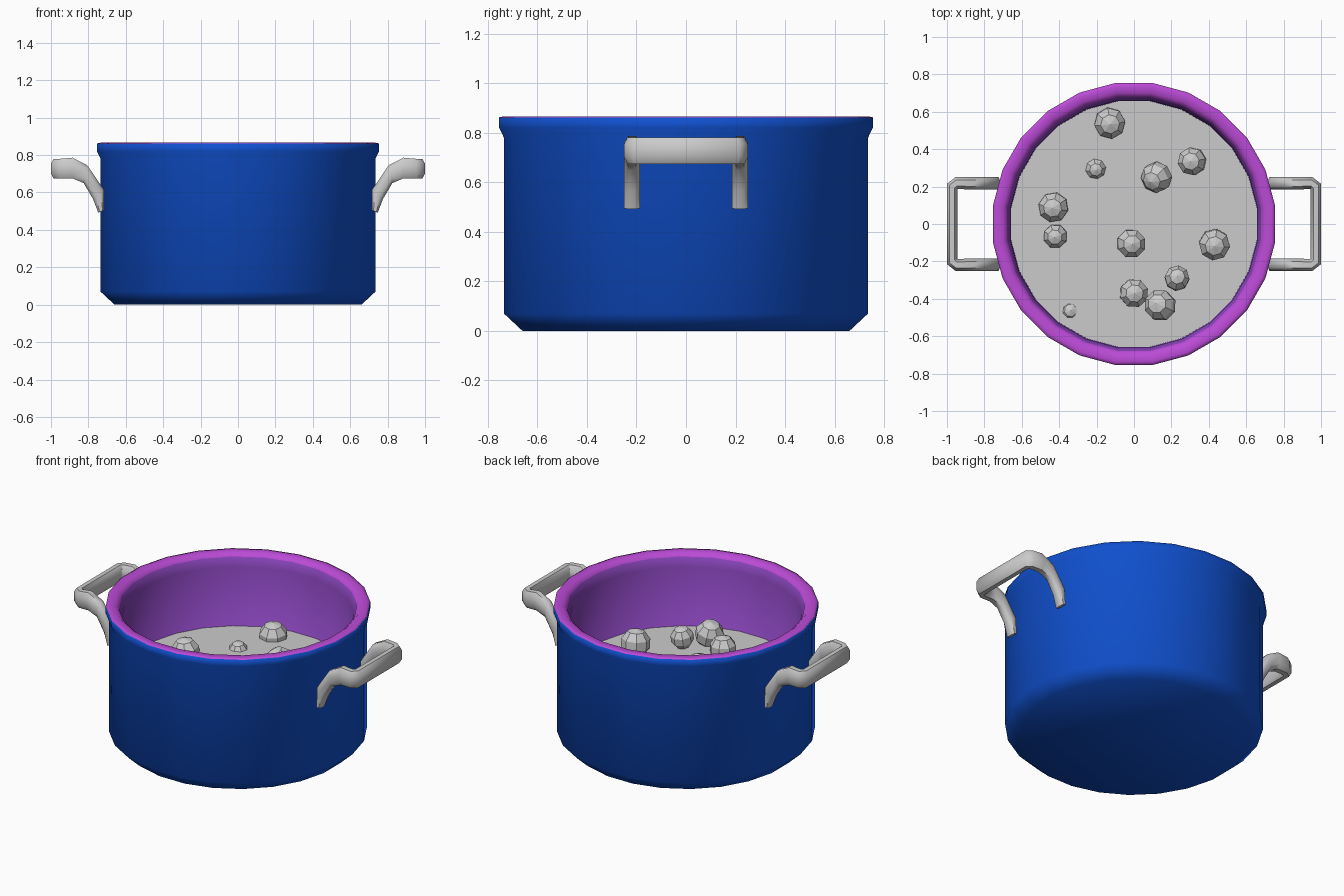
import bpy, bmesh, math, random
from mathutils import Vector, Matrix, Euler

if "Cube" in bpy.data.objects:
    bpy.data.objects.remove(bpy.data.objects["Cube"])

random.seed(4)
SIDES = 24


def material(name, rgb):
    m = bpy.data.materials.new(name)
    m.diffuse_color = (*rgb, 1)
    m.use_nodes = True
    m.node_tree.nodes["Principled BSDF"].inputs["Base Color"].default_value = m.diffuse_color
    return m


def finish(name, bm, mats=(), smooth=True):
    bmesh.ops.recalc_face_normals(bm, faces=bm.faces)
    me = bpy.data.meshes.new(name)
    bm.to_mesh(me)
    bm.free()
    for m in mats:
        me.materials.append(m)
    for p in me.polygons:
        p.use_smooth = smooth
    ob = bpy.data.objects.new(name, me)
    bpy.context.collection.objects.link(ob)
    return ob


def ring(bm, r, z):
    # radius is measured to the flat sides, which face the axes
    r /= math.cos(math.pi / SIDES)
    return [bm.verts.new((r * math.cos((i + .5) * math.tau / SIDES),
                          r * math.sin((i + .5) * math.tau / SIDES), z)) for i in range(SIDES)]


def bridge(bm, a, b, mat=0):
    n = len(a)
    for i in range(n):
        bm.faces.new((a[i], a[(i + 1) % n], b[(i + 1) % n], b[i])).material_index = mat


# Pot: blue shell, rolled rim and inner wall in one turned profile
blue = material("blue", (0.005, 0.08, 0.62))
rim = material("rim_purple", (0.5, 0.07, 0.68))
inside = material("inner_purple", (0.25, 0.06, 0.5))
profile = [(.66, 0, 0), (.735, .07, 0), (.735, .78, 0), (.754, .82, 0), (.754, .862, 0),
           (.735, .866, 1), (.70, .866, 1), (.678, .845, 1), (.66, .79, 2), (.655, .05, 2)]
bm = bmesh.new()
rings = [ring(bm, r, z) for r, z, _ in profile]
for (a, b), p in zip(zip(rings, rings[1:]), profile[1:]):
    bridge(bm, a, b, p[2])
bm.faces.new(rings[0])
bm.faces.new(rings[-1]).material_index = 2
finish("pot", bm, (blue, rim, inside))

# Flat surface of the contents
bm = bmesh.new()
bm.faces.new(ring(bm, .657, .416))
finish("soup", bm, smooth=False)

# Low-poly chunks: x, y, visible radius, height of centre, tilt
chunks = [(-.13, .54, .083, .42, .1), (-.205, .295, .055, .40, .1), (.12, .25, .08, .44, .5),
          (.31, .335, .075, .44, .2), (-.43, .09, .08, .415, .1), (-.42, -.065, .064, .42, .1),
          (-.015, -.105, .077, .43, .1), (.43, -.11, .083, .46, .2), (.23, -.29, .066, .48, .15),
          (0, -.37, .077, .44, .15), (.14, -.435, .082, .47, .35), (-.345, -.465, .055, .375, .2)]
for i, (x, y, r, z, tilt) in enumerate(chunks):
    bm = bmesh.new()
    turn = Euler((tilt * random.uniform(-1, 1), tilt * random.uniform(-1, 1),
                  random.uniform(0, math.tau))).to_matrix().to_4x4()
    bmesh.ops.create_uvsphere(bm, u_segments=8, v_segments=5, radius=r / .95,
                              matrix=Matrix.Translation((x, y, z)) @ turn)
    finish(f"chunk_{i + 1}", bm, smooth=False)

# Handle: stations given as centre, half width and half height of a rounded section
legs = [((.717, .505), (.747, .492)), ((.717, .615), (.775, .565)),
        ((.805, .745), (.825, .65)), ((.884, .786), (.884, .675))]
half = []
for top, low in legs:
    t, l = Vector((top[0], .218, top[1])), Vector((low[0], .218, low[1]))
    half.append(((t + l) / 2, Vector((0, .033, 0)), (t - l) / 2))
for outer, inner in [((.955, .25), (.945, .187)), ((1, .215), (.945, .185))]:
    o, n = Vector((*outer, .727)), Vector((*inner, .727))
    half.append(((o + n) / 2, (o - n) / 2, Vector((0, 0, .053))))
flip = Matrix.Diagonal((1, -1, 1))
stations = half + [(flip @ c, flip @ u, v) for c, u, v in reversed(half)]
section = [(1, .5), (.5, 1), (-.5, 1), (-1, .5), (-1, -.5), (-.5, -1), (.5, -1), (1, -.5)]
for side, name in ((1, "right_handle"), (-1, "left_handle")):
    bm = bmesh.new()
    loops = []
    for c, u, v in stations:
        pts = [c + u * a + v * b for a, b in section]
        loops.append([bm.verts.new((p.x * side, p.y, p.z)) for p in pts])
    for a, b in zip(loops, loops[1:]):
        bridge(bm, a, b)
    bm.faces.new(loops[0])
    bm.faces.new(loops[-1])
    ob = finish(name, bm)
    bpy.context.view_layer.objects.active = ob
    ob.select_set(True)
    bpy.ops.object.shade_smooth_by_angle(angle=math.radians(50))
    ob.select_set(False)
